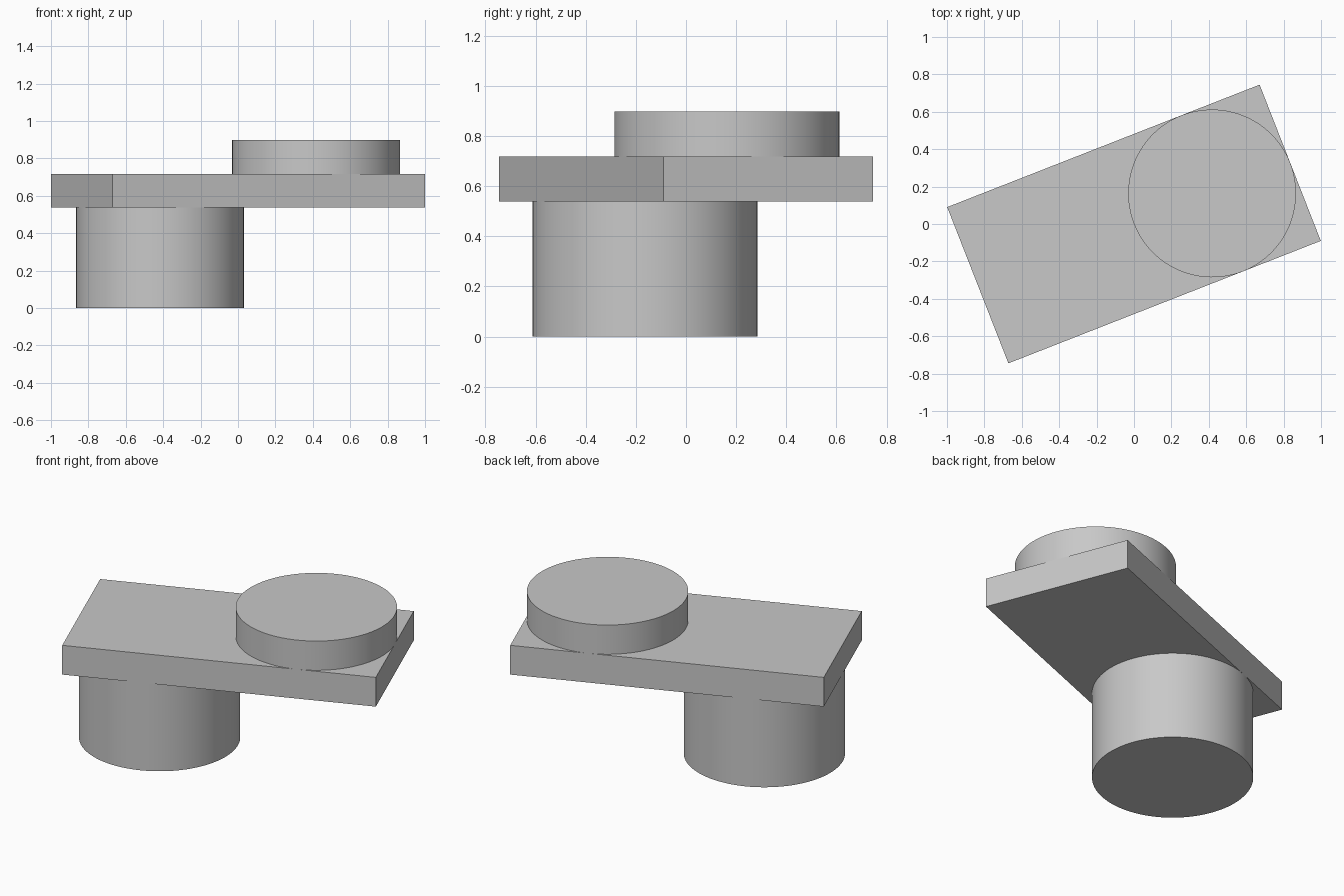
import bpy
import math

cube = bpy.data.objects.get("Cube")
if cube:
    bpy.data.objects.remove(cube, do_unlink=True)

ANGLE = math.radians(21.4)   # turn of the whole link about z
LENGTH = 1.794
WIDTH = LENGTH / 2
STEP = LENGTH / 10           # plate and disc thickness

grey = bpy.data.materials.new("light_grey")
grey.use_nodes = True
colour = (0.58, 0.58, 0.58, 1)
grey.diffuse_color = colour
grey.node_tree.nodes["Principled BSDF"].inputs["Base Color"].default_value = colour


def finish(name):
    obj = bpy.context.object
    obj.name = name
    obj.data.materials.append(grey)
    return obj


def disc(name, along, bottom, height):
    """Upright cylinder centred at a distance along the plate's long axis."""
    bpy.ops.mesh.primitive_cylinder_add(
        vertices=96, radius=WIDTH / 2, depth=height,
        location=(along * math.cos(ANGLE), along * math.sin(ANGLE), bottom + height / 2),
        rotation=(0, 0, ANGLE))
    finish(name)
    bpy.ops.object.shade_smooth_by_angle(angle=math.radians(30))


# Lower post under one end
disc("lower_post", -LENGTH / 4, 0, 3 * STEP)

# Flat connecting plate
bpy.ops.mesh.primitive_cube_add(size=1, location=(0, 0, 3.5 * STEP), rotation=(0, 0, ANGLE))
bpy.context.object.scale = (LENGTH, WIDTH, STEP)
finish("connecting_plate")

# Upper disc on the other end
disc("upper_disc", LENGTH / 4, 4 * STEP, STEP)
